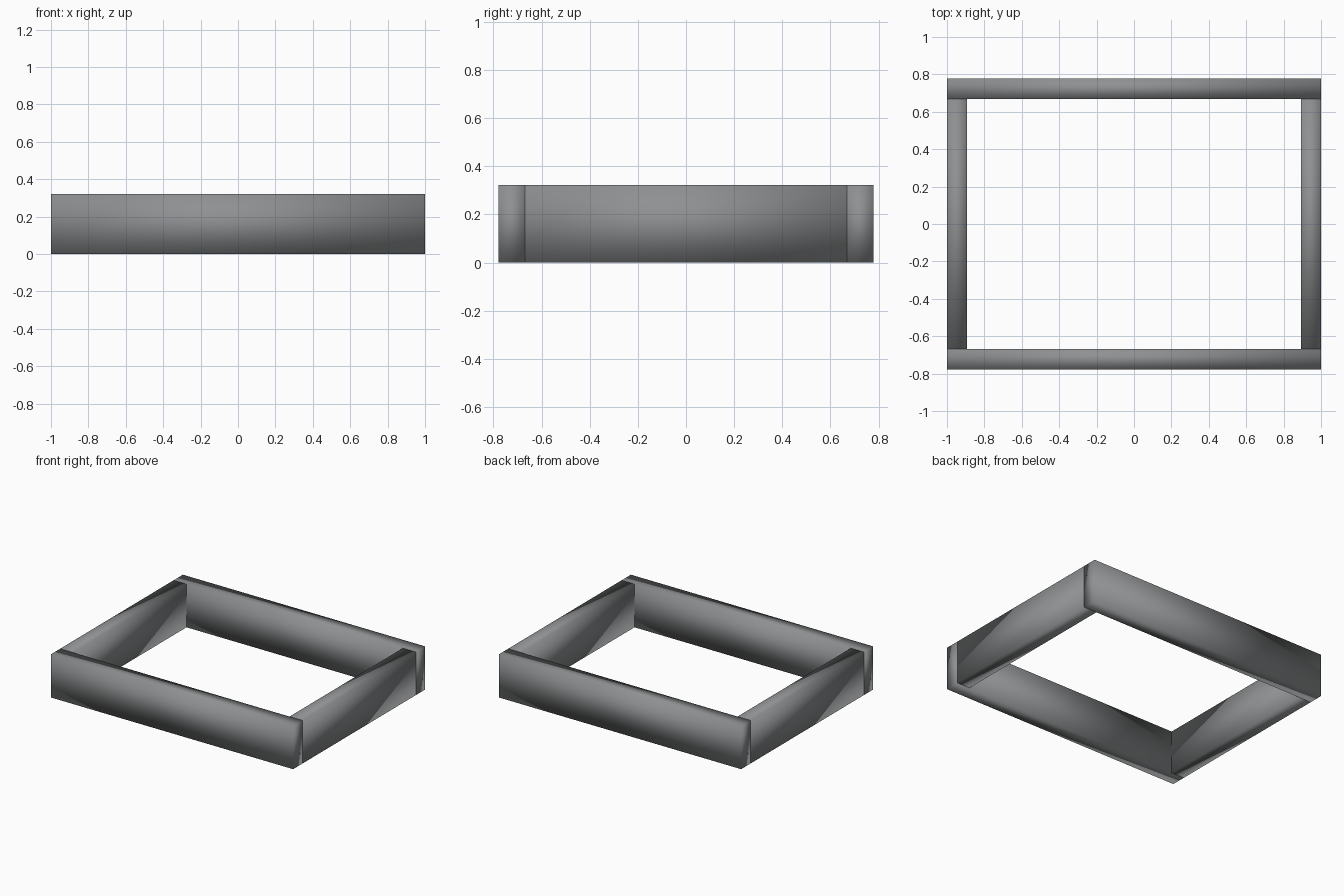
import bpy
import bmesh

default = bpy.data.objects.get("Cube")
if default:
    bpy.data.objects.remove(default, do_unlink=True)

# Overall frame size and board thickness
WIDTH, DEPTH, HEIGHT = 2.0, 1.556, 0.322
RAIL, SIDE = 0.11, 0.107

grey = bpy.data.materials.new("neutral grey")
colour = (0.27, 0.28, 0.285, 1.0)
grey.diffuse_color = colour
grey.use_nodes = True
grey.node_tree.nodes["Principled BSDF"].inputs["Base Color"].default_value = colour


def board(name, size, x, y):
    """Upright board with softly shaded corners, standing on the ground."""
    mesh = bpy.data.meshes.new(name)
    bm = bmesh.new()
    bmesh.ops.create_cube(bm, size=1)
    bmesh.ops.scale(bm, vec=size, verts=bm.verts)
    for face in bm.faces:
        face.smooth = True
    bm.to_mesh(mesh)
    bm.free()
    mesh.materials.append(grey)
    obj = bpy.data.objects.new(name, mesh)
    obj.location = (x, y, size[2] / 2)
    bpy.context.collection.objects.link(obj)


# Full-width front and back boards
for name, sign in (("front_board", -1), ("back_board", 1)):
    board(name, (WIDTH, RAIL, HEIGHT), 0, sign * (DEPTH - RAIL) / 2)

# Side boards fitted between them
for name, sign in (("right_board", -1), ("left_board", 1)):
    board(name, (SIDE, DEPTH - 2 * RAIL, HEIGHT), sign * (WIDTH - SIDE) / 2, 0)
